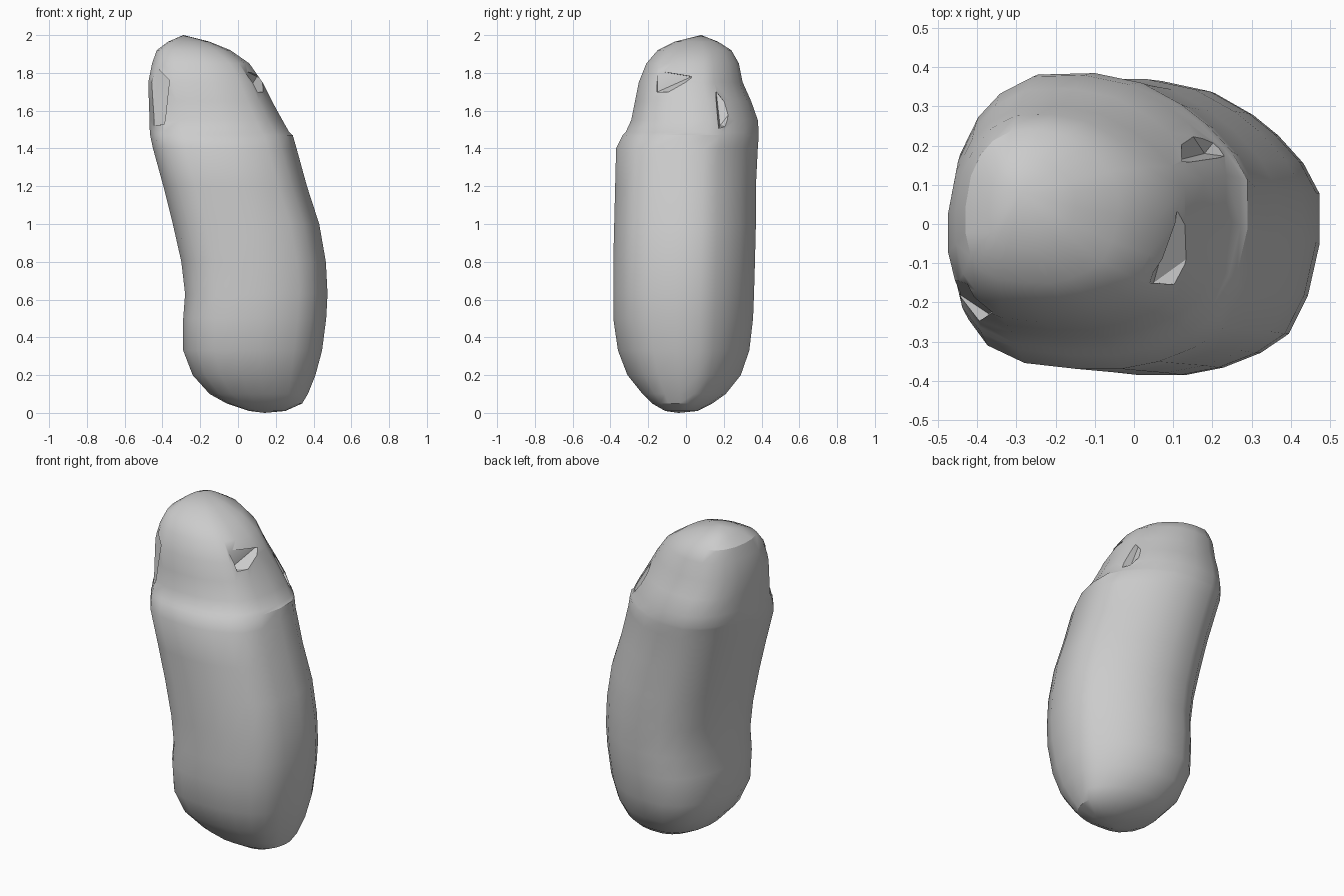
import bpy, bmesh, math

cube = bpy.data.objects.get("Cube")
if cube:
    bpy.data.objects.remove(cube, do_unlink=True)

grey = bpy.data.materials.new("plain grey")
grey.use_nodes = True
COLOUR = (0.6, 0.6, 0.6, 1)
grey.diffuse_color = COLOUR
grey.node_tree.nodes["Principled BSDF"].inputs["Base Color"].default_value = COLOUR


def make_object(name, bm):
    bmesh.ops.recalc_face_normals(bm, faces=bm.faces)
    mesh = bpy.data.meshes.new(name)
    bm.to_mesh(mesh)
    bm.free()
    mesh.materials.append(grey)
    obj = bpy.data.objects.new(name, mesh)
    bpy.context.collection.objects.link(obj)
    return obj


# Leaning body: height, then side limits in x and in y
SECTIONS = [
    (0.01, 0.06, 0.25, -0.11, 0.06), (0.05, -0.06, 0.34, -0.18, 0.14),
    (0.1, -0.15, 0.37, -0.23, 0.21), (0.2, -0.24, 0.41, -0.31, 0.29),
    (0.33, -0.29, 0.445, -0.36, 0.335), (0.5, -0.29, 0.467, -0.385, 0.355),
    (0.63, -0.28, 0.474, -0.385, 0.36), (0.8, -0.3, 0.465, -0.385, 0.365),
    (1, -0.345, 0.43, -0.38, 0.37), (1.2, -0.395, 0.365, -0.375, 0.37),
    (1.4, -0.45, 0.31, -0.37, 0.38), (1.47, -0.465, 0.29, -0.335, 0.385),
    (1.485, -0.467, 0.272, -0.32, 0.385), (1.55, -0.468, 0.235, -0.29, 0.38),
    (1.65, -0.472, 0.18, -0.27, 0.345), (1.75, -0.475, 0.13, -0.25, 0.3),
    (1.85, -0.455, 0.06, -0.21, 0.28), (1.92, -0.43, -0.04, -0.15, 0.24),
    (1.965, -0.37, -0.15, -0.06, 0.17),
]
# Unit cross-section, counter-clockwise from +x
OUTLINE = [
    (1, .24), (.89, .45), (.72, .64), (.55, .78), (.29, .93), (-.03, 1),
    (-.4, .99), (-.64, .86), (-.8, .68), (-.93, .4), (-1, 0), (-1, -.35),
    (-.93, -.66), (-.8, -.84), (-.55, -.96), (-.2, -1), (.1, -1), (.35, -.95),
    (.6, -.85), (.79, -.72), (.92, -.46), (1, -.1),
]
SIDES = len(OUTLINE)


def ring(bm, z, x0, x1, y0, y1):
    return [bm.verts.new(((x0 + x1 + u * (x1 - x0)) / 2,
                          (y0 + y1 + v * (y1 - y0)) / 2, z)) for u, v in OUTLINE]


bm = bmesh.new()
rings = [ring(bm, *section) for section in SECTIONS]
for low, high in zip(rings, rings[1:]):
    for i in range(SIDES):
        j = (i + 1) % SIDES
        bm.faces.new((low[i], low[j], high[j], high[i]))
# Rounded end caps
for loop, tip in ((rings[0], (0.14, -0.04, 0)), (rings[-1], (-0.29, 0.08, 2))):
    v = bm.verts.new(tip)
    for i in range(SIDES):
        bm.faces.new((loop[i], loop[(i + 1) % SIDES], v))
body = make_object("body", bm)

# Chipped facets in the head
DENTS = {
    "side_chip": [(0.04, -0.15, 1.81), (0.05, -0.15, 1.7), (0.1, 0.03, 1.78),
                  (0.3, -0.17, 1.82), (0.3, -0.17, 1.7), (0.3, 0.03, 1.7), (0.3, 0.03, 1.79)],
    "corner_chip": [(-0.46, -0.13, 1.86), (-0.34, -0.21, 1.75), (-0.37, -0.23, 1.53),
                    (-0.46, -0.17, 1.52), (-0.6, -0.4, 1.87), (-0.6, -0.4, 1.5)],
    "back_chip": [(0.1, 0.16, 1.7), (0.18, 0.18, 1.52), (0.14, 0.24, 1.6),
                  (0.4, 0.15, 1.46), (0.4, 0.15, 1.7), (0.3, 0.33, 1.5)],
}
bpy.context.view_layer.objects.active = body
for name, points in DENTS.items():
    bm = bmesh.new()
    for p in points:
        bm.verts.new(p)
    bmesh.ops.convex_hull(bm, input=bm.verts)
    cutter = make_object(name, bm)
    cutter.hide_render = True
    mod = body.modifiers.new(name, "BOOLEAN")
    mod.operation = "DIFFERENCE"
    mod.solver = "EXACT"
    mod.object = cutter
    bpy.ops.object.modifier_apply(modifier=mod.name)
    bpy.data.objects.remove(cutter, do_unlink=True)

# Smooth skin with crisp facet edges
for o in bpy.context.selected_objects:
    o.select_set(False)
body.select_set(True)
bpy.ops.object.shade_smooth_by_angle(angle=math.radians(32))
